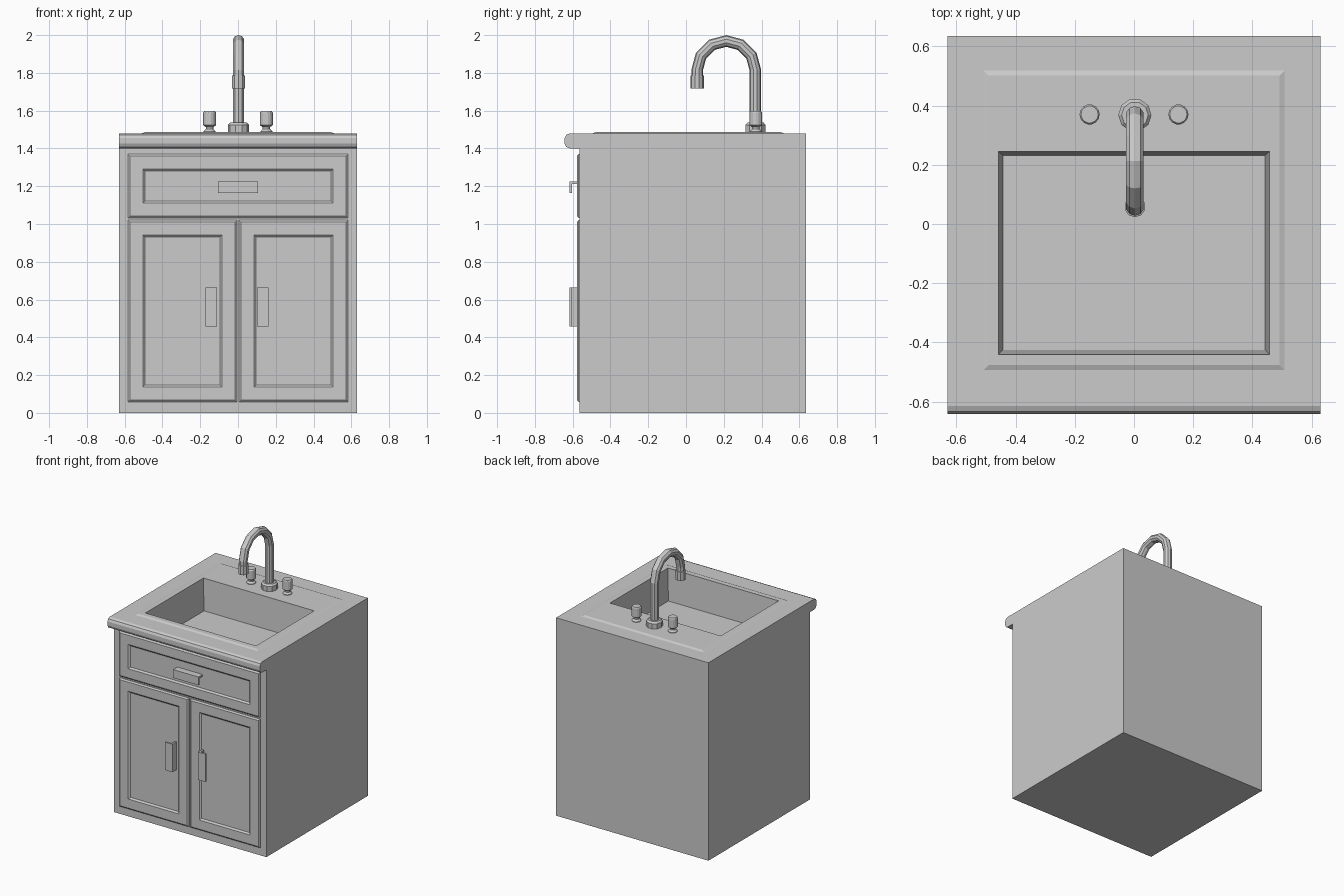
import bpy, bmesh, math
from mathutils import Vector

if "Cube" in bpy.data.objects:
    bpy.data.objects.remove(bpy.data.objects["Cube"])


def skin(name, rings, cap_start=True, cap_end=True):
    """Skin a list of equal-length closed rings of points."""
    bm = bmesh.new()
    vs = [[bm.verts.new(p) for p in r] for r in rings]
    n = len(vs[0])
    for a, b in zip(vs, vs[1:]):
        for i in range(n):
            j = (i + 1) % n
            bm.faces.new((a[i], a[j], b[j], b[i]))
    if cap_start:
        bm.faces.new(vs[0][::-1])
    if cap_end:
        bm.faces.new(vs[-1])
    bmesh.ops.recalc_face_normals(bm, faces=bm.faces)
    me = bpy.data.meshes.new(name)
    bm.to_mesh(me)
    bm.free()
    ob = bpy.data.objects.new(name, me)
    bpy.context.collection.objects.link(ob)
    return ob


def rect_xy(x0, x1, y0, y1, z):
    return [(x0, y0, z), (x1, y0, z), (x1, y1, z), (x0, y1, z)]


def rect_xz(x0, x1, z0, z1, y, d=0.0):
    x0, x1, z0, z1 = x0 + d, x1 - d, z0 + d, z1 - d
    return [(x0, y, z0), (x1, y, z0), (x1, y, z1), (x0, y, z1)]


def lathe(name, profile, sides, x, y):
    rings = [[(x + r * math.cos(2 * math.pi * i / sides),
               y + r * math.sin(2 * math.pi * i / sides), z) for i in range(sides)]
             for r, z in profile]
    return skin(name, rings)


def panel(name, x0, x1, z0, z1):
    """Bevelled front slab with a recessed centre panel."""
    f = -0.577
    return skin(name, [rect_xz(x0, x1, z0, z1, -0.56),
                       rect_xz(x0, x1, z0, z1, f + 0.008),
                       rect_xz(x0, x1, z0, z1, f, 0.01),
                       rect_xz(x0, x1, z0, z1, f, 0.078),
                       rect_xz(x0, x1, z0, z1, f + 0.010, 0.09)], cap_start=False)


# cabinet and countertop as one side profile, with rounded overhanging front edge
prof = [(-0.565, 0), (0.635, 0), (0.635, 1.48), (-0.615, 1.48), (-0.634, 1.472),
        (-0.642, 1.455), (-0.642, 1.425), (-0.634, 1.408), (-0.615, 1.40), (-0.565, 1.40)]
body = skin("cabinet_and_countertop", [[(x, y, z) for y, z in prof] for x in (-0.63, 0.63)])

# basin hollow
cutter = skin("basin_cutter", [rect_xy(-0.443, 0.443, -0.425, 0.232, 1.25),
                               rect_xy(-0.458, 0.458, -0.44, 0.245, 1.48),
                               rect_xy(-0.458, 0.458, -0.44, 0.245, 1.55)])
mod = body.modifiers.new("basin", 'BOOLEAN')
mod.operation, mod.solver, mod.object = 'DIFFERENCE', 'EXACT', cutter
bpy.context.view_layer.objects.active = body
bpy.ops.object.modifier_apply(modifier=mod.name)
bpy.data.objects.remove(cutter)

# raised sink rim
skin("sink_rim", [rect_xy(-0.511, 0.511, -0.496, 0.521, 1.479),
                  rect_xy(-0.491, 0.491, -0.476, 0.501, 1.487),
                  rect_xy(-0.458, 0.458, -0.44, 0.245, 1.487),
                  rect_xy(-0.458, 0.458, -0.44, 0.245, 1.479)], False, False)

# drawer front and doors
panel("drawer_front", -0.582, 0.582, 1.032, 1.37)
for s, side in ((-1, "left"), (1, "right")):
    a, b = sorted((s * 0.006, s * 0.582))
    panel(side + "_door", a, b, 0.058, 1.02)

# L-shaped handles: a (run, depth) section swept along its length
L = [(0, -0.56), (0, -0.617), (0.062, -0.617), (0.062, -0.603), (0.014, -0.603), (0.014, -0.56)]
skin("drawer_handle", [[(x, y, 1.226 - u) for u, y in L] for x in (-0.105, 0.105)])
for s, side in ((-1, "left"), (1, "right")):
    skin(side + "_door_handle", [[(s * (0.105 + u) - 0.005, y, z) for u, y in L]
                                 for z in (0.457, 0.665)])

# taps
knob = [(0.032, 1.48), (0.032, 1.491), (0.02, 1.503), (0.02, 1.513),
        (0.034, 1.523), (0.034, 1.59), (0.029, 1.597)]
for s, side in ((-1, "left"), (1, "right")):
    lathe(side + "_tap", knob, 14, s * 0.15, 0.37)

# faucet base
lathe("faucet_base", [(0.056, 1.48), (0.056, 1.525), (0.045, 1.537)], 10, 0.003, 0.368)

# gooseneck spout: (y, z, radius, direction angle) stations along the path
cy, cz, R, r, q = 0.213, 1.815, 0.154, 0.031, 0.036
path = [(cy + R, 1.50, r, 0)]
path += [(cy + R * math.cos(a), cz + R * math.sin(a), r, a)
         for a in (math.radians(30 * i) for i in range(7))]
path += [(cy - R, 1.787, r, math.pi), (cy - R, 1.785, q, math.pi), (cy - R, 1.718, q, math.pi)]
rings = []
for y, z, rad, a in path:
    out = Vector((0, math.cos(a), math.sin(a)))
    rings.append([Vector((0.003, y, z)) + Vector((1, 0, 0)) * rad * math.cos(t) + out * rad * math.sin(t)
                  for t in (2 * math.pi * (i + 0.5) / 10 for i in range(10))])
skin("faucet_spout", rings)
